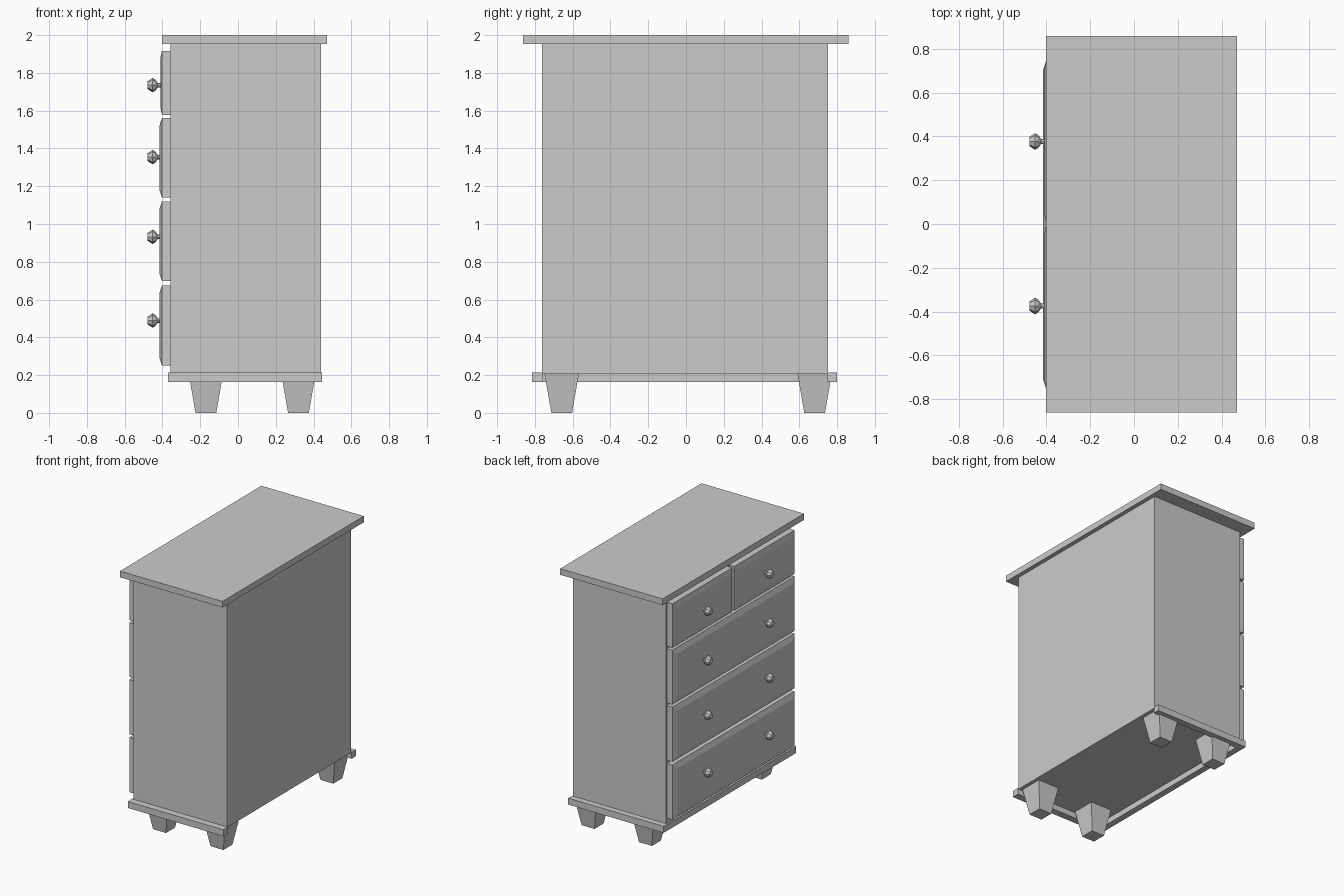
import bpy, bmesh
from math import cos, sin, pi

if "Cube" in bpy.data.objects:
    bpy.data.objects.remove(bpy.data.objects["Cube"])


def finish(bm, name):
    bmesh.ops.recalc_face_normals(bm, faces=bm.faces)
    mesh = bpy.data.meshes.new(name)
    bm.to_mesh(mesh)
    bm.free()
    ob = bpy.data.objects.new(name, mesh)
    bpy.context.collection.objects.link(ob)
    return ob


def loft(name, rings):
    """Skin a list of equal-length point rings and cap both ends."""
    bm = bmesh.new()
    loops = [[bm.verts.new(p) for p in ring] for ring in rings]
    n = len(loops[0])
    for a, b in zip(loops, loops[1:]):
        for i in range(n):
            j = (i + 1) % n
            bm.faces.new((a[i], a[j], b[j], b[i]))
    bm.faces.new(loops[0])
    bm.faces.new(loops[-1])
    return finish(bm, name)


def rect_z(x0, x1, y0, y1, z):
    return [(x0, y0, z), (x1, y0, z), (x1, y1, z), (x0, y1, z)]


def rect_x(x, y0, y1, z0, z1):
    return [(x, y0, z0), (x, y1, z0), (x, y1, z1), (x, y0, z1)]


def box(name, x0, x1, y0, y1, z0, z1):
    return loft(name, [rect_z(x0, x1, y0, y1, z) for z in (z0, z1)])


# Cabinet and overhanging top
box("cabinet_body", -0.357, 0.439, -0.762, 0.753, 0.208, 1.952)
box("top_board", -0.403, 0.471, -0.862, 0.86, 1.952, 2.0)

# Plinth moulding on three sides, open at the back
outline = [(0.445, -0.815), (-0.37, -0.815), (-0.37, 0.8), (0.445, 0.8),
           (0.445, 0.75), (-0.32, 0.75), (-0.32, -0.76), (0.445, -0.76)]
loft("plinth_moulding", [[(x, y, z) for x, y in outline] for z in (0.164, 0.214)])

# Tapered feet
for x in (-0.17, 0.32):
    for y in (-0.658, 0.681):
        loft("tapered_foot", [rect_z(x - r, x + r, y - r, y + r, z)
                              for r, z in ((0.055, 0.0), (0.091, 0.208))])


# Drawer front with a sloped border
def drawer(y0, y1, z0, z1, face):
    c = 0.04
    loft("drawer_front", [rect_x(-0.35, y0, y1, z0, z1),
                          rect_x(-0.403, y0, y1, z0, z1),
                          rect_x(face, y0 + c, y1 - c, z0 + c, z1 - c)])


# Faceted knob turned around the x axis
def knob(y, z):
    profile = [(-0.40, 0.012), (-0.425, 0.012), (-0.438, 0.03),
               (-0.452, 0.038), (-0.478, 0.021)]
    loft("drawer_knob", [[(x, y + r * cos(i * pi / 4), z + r * sin(i * pi / 4))
                          for i in range(8)] for x, r in profile])


# Drawer rows: bottom, top, knob height, number of drawers
rows = [(0.252, 0.674, 0.489, 1), (0.698, 1.12, 0.932, 1),
        (1.14, 1.56, 1.354, 1), (1.578, 1.917, 1.735, 2)]
for z0, z1, kz, count in rows:
    if count == 1:
        drawer(-0.748, 0.742, z0, z1, -0.416)
    else:
        drawer(-0.748, -0.012, z0, z1, -0.411)
        drawer(0.012, 0.742, z0, z1, -0.411)
    for y in (-0.375, 0.377):
        knob(y, kz)
